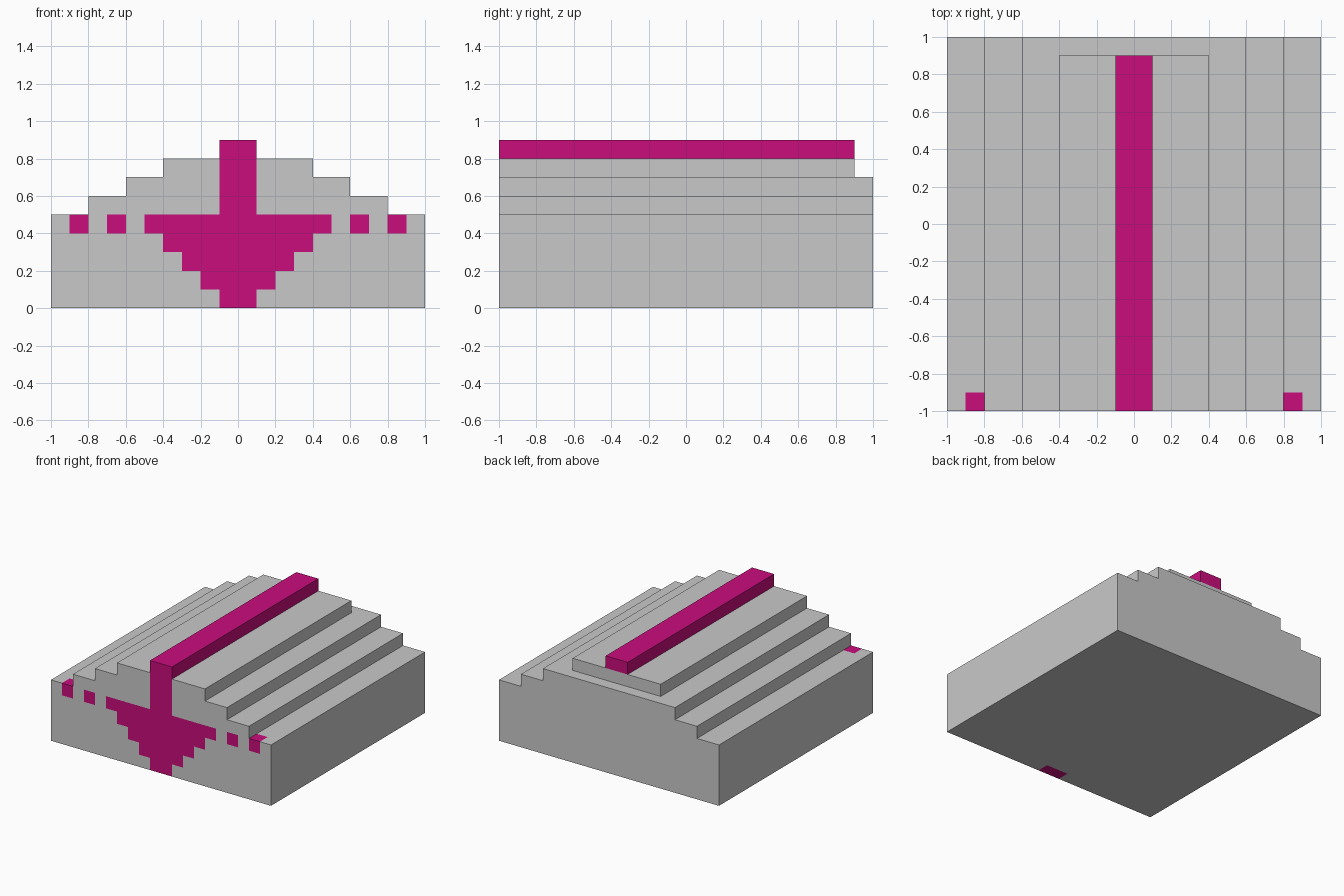
import bpy, bmesh, math
from mathutils import Vector

if "Cube" in bpy.data.objects:
    bpy.data.objects.remove(bpy.data.objects["Cube"])

S = 0.1  # edge length of one block


def material(name, rgb):
    m = bpy.data.materials.new(name)
    m.diffuse_color = (*rgb, 1)
    m.use_nodes = True
    m.node_tree.nodes["Principled BSDF"].inputs["Base Color"].default_value = m.diffuse_color
    return m


GREY = material("light grey", (0.584, 0.584, 0.584))
PINK = material("magenta", (0.584, 0.004, 0.202))

# Half width in blocks of each layer, bottom to top
HALF = [10] * 5 + [8, 6, 4, 1]
# Half width of the painted emblem on the front, bottom to top
EMBLEM = [1, 2, 3, 4, 5, 1, 1, 1, 1]


def solid(i, j, k):
    """Is block (i, j, k) part of the stepped shape?"""
    if not 0 <= k < len(HALF):
        return False
    back = 9 if k >= 7 else 10          # the top layers stop short of the back
    return -HALF[k] <= i < HALF[k] and -10 <= j < back


def painted(i, j, k):
    """Ridge blocks, and front-row blocks of the emblem and its side dots."""
    if k == 8:
        return True
    a = abs(i + 0.5)
    dot = k == 4 and int(a) in (6, 8)
    return j == -10 and (a < EMBLEM[k] or dot)


def build(name, layers):
    """Outer skin of the given layers, merged into large flat faces."""
    bm = bmesh.new()
    for k in layers:
        for i in range(-HALF[k], HALF[k]):
            for j in range(-10, 10):
                if not solid(i, j, k):
                    continue
                centre = Vector((i + 0.5, j + 0.5, k + 0.5))
                for axis in range(3):
                    for sign in (-1, 1):
                        n = Vector((0, 0, 0))
                        n[axis] = sign
                        if solid(i + int(n.x), j + int(n.y), k + int(n.z)):
                            continue
                        u = Vector((n.y, n.z, n.x))
                        v = n.cross(u)
                        mid = centre + n / 2
                        corners = [mid + (a * u + b * v) / 2
                                   for a, b in ((-1, -1), (1, -1), (1, 1), (-1, 1))]
                        face = bm.faces.new([bm.verts.new(c * S) for c in corners])
                        face.material_index = int(painted(i, j, k))
    bmesh.ops.remove_doubles(bm, verts=bm.verts, dist=0.001)
    bmesh.ops.dissolve_limit(bm, angle_limit=math.radians(1), verts=bm.verts,
                             edges=bm.edges, delimit={'MATERIAL'})
    mesh = bpy.data.meshes.new(name)
    bm.to_mesh(mesh)
    bm.free()
    mesh.materials.append(GREY)
    mesh.materials.append(PINK)
    bpy.context.collection.objects.link(bpy.data.objects.new(name, mesh))


build("stepped_body", range(8))   # base and stepped tiers with painted front
build("top_ridge", [8])           # long ridge along the top
